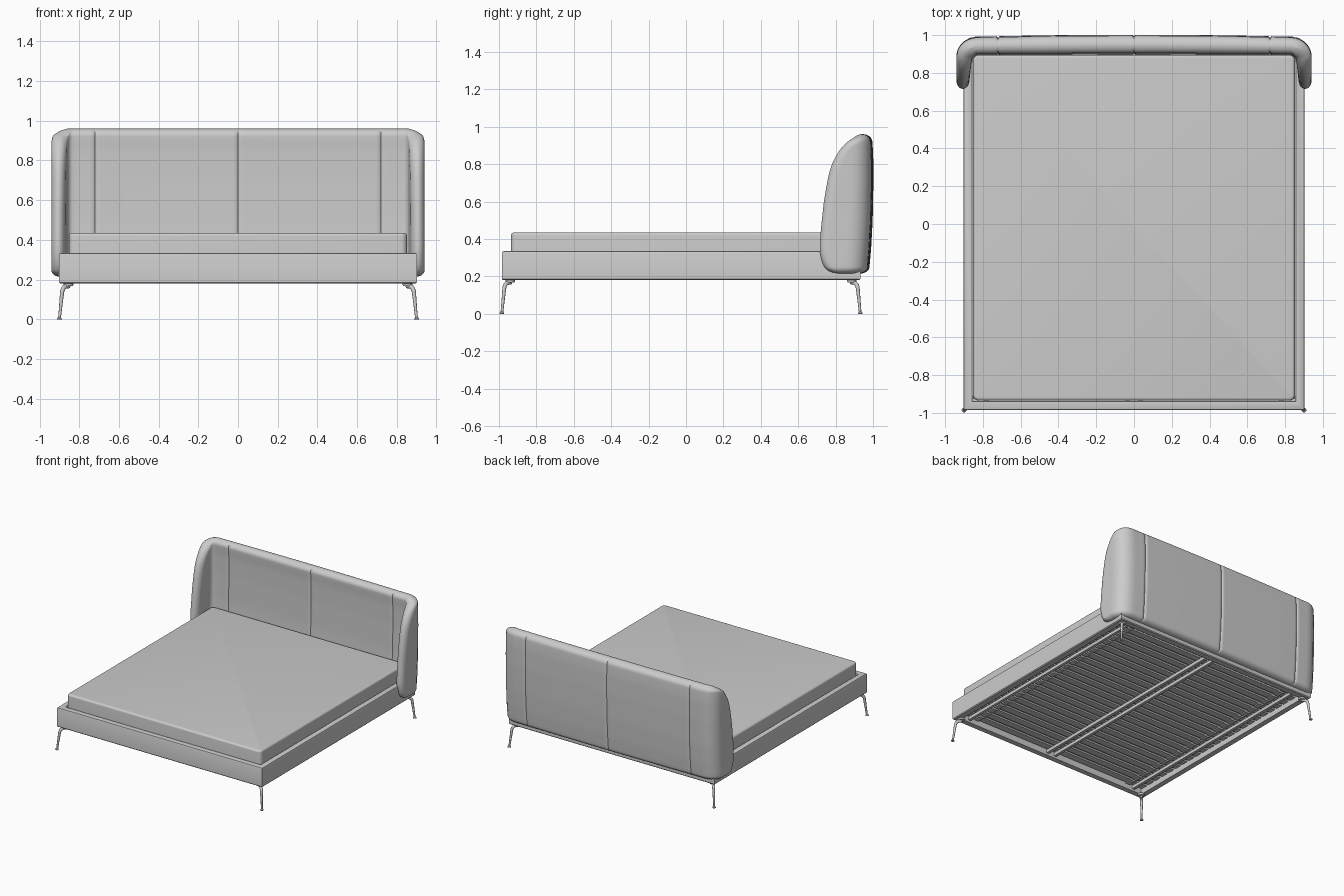
import bpy, bmesh, math
from mathutils import Matrix

if "Cube" in bpy.data.objects:
    bpy.data.objects.remove(bpy.data.objects["Cube"])

grey = bpy.data.materials.new("soft grey")
grey.diffuse_color = (0.6, 0.6, 0.6, 1)
grey.use_nodes = True
grey.node_tree.nodes["Principled BSDF"].inputs["Base Color"].default_value = grey.diffuse_color


def finish(name, bm, angle=35):
    bmesh.ops.recalc_face_normals(bm, faces=bm.faces)
    me = bpy.data.meshes.new(name)
    bm.to_mesh(me)
    bm.free()
    ob = bpy.data.objects.new(name, me)
    bpy.context.collection.objects.link(ob)
    me.materials.append(grey)
    bpy.ops.object.select_all(action='DESELECT')
    ob.select_set(True)
    bpy.context.view_layer.objects.active = ob
    bpy.ops.object.shade_smooth_by_angle(angle=math.radians(angle))
    return ob


def add_box(bm, x0, x1, y0, y1, z0, z1):
    m = Matrix.Translation(((x0 + x1) / 2, (y0 + y1) / 2, (z0 + z1) / 2))
    m = m @ Matrix.Diagonal((x1 - x0, y1 - y0, z1 - z0, 1))
    return bmesh.ops.create_cube(bm, size=1, matrix=m)["verts"]


def interp(table, v):
    for (a, p), (b, q) in zip(table, table[1:]):
        if v <= b:
            t = max(0, (v - a) / (b - a))
            return p + (q - p) * t
    return table[-1][1]


# Bed frame: rounded rail profile swept round a mitred rectangle
X, Y0, Y1 = 0.902, -0.985, 0.932
profile = [(0.006, 0.18), (0, 0.186), (0, 0.325), (0.003, 0.332), (0.01, 0.335),
           (0.038, 0.335), (0.045, 0.332), (0.048, 0.325), (0.048, 0.18)]
bm = bmesh.new()
rings = [[bm.verts.new(p) for p in ((-X + d, Y0 + d, z), (X - d, Y0 + d, z),
                                    (X - d, Y1 - d, z), (-X + d, Y1 - d, z))] for d, z in profile]
for k in range(len(rings)):
    a, b = rings[k], rings[(k + 1) % len(rings)]
    for i in range(4):
        j = (i + 1) % 4
        bm.faces.new((a[i], a[j], b[j], b[i]))
finish("bed_frame", bm)

# Mattress: box with rounded upright corners, then softened rims
bm = bmesh.new()
add_box(bm, -0.852, 0.852, -0.935, 0.895, 0.238, 0.435)
upright = [e for e in bm.edges if abs(e.verts[0].co.z - e.verts[1].co.z) > 0.1]
bmesh.ops.bevel(bm, geom=upright, offset=0.03, segments=6, affect='EDGES', profile=0.5)
rim = [e for e in bm.edges if all(v.co.z > 0.43 for v in e.verts)]
bmesh.ops.bevel(bm, geom=rim, offset=0.016, segments=5, affect='EDGES', profile=0.5)
finish("mattress", bm)

# Slats across the frame with clips at the sides
bm = bmesh.new()
N = 24
for i in range(N):
    y = -0.90 + i * 1.76 / (N - 1)
    add_box(bm, -0.853, 0.853, y - 0.027, y + 0.027, 0.222, 0.234)
    for s in (-1, 1):
        add_box(bm, s * 0.72 - 0.02, s * 0.72 + 0.02, y - 0.03, y + 0.03, 0.214, 0.222)
finish("slats", bm)

# Long support beams
bm = bmesh.new()
for x in (-0.78, -0.035, 0.035, 0.78):
    add_box(bm, x - 0.011, x + 0.011, -0.937, 0.884, 0.197, 0.222)
finish("support_beams", bm)

# Headboard: stacked horizontal slices of a C-shaped plan with wings
CX, CY, R, TOP, BOT = 0.83, 0.875, 0.07, 0.96, 0.215
tip_y = [(.215, .83), (.222, .785), (.235, .757), (.25, .742), (.28, .727), (.32, .717), (.36, .715),
         (.45, .721), (.6, .737), (.72, .757), (.78, .772), (.82, .788), (.86, .81), (.89, .832),
         (.92, .866), (.94, .898), (.953, .922), (.96, .937)]
lean = [(.215, -.02), (.35, -.008), (.5, 0), (.7, .004), (.85, .003), (.96, -.004)]


def path(s):
    """Centre line point and outward normal at plan length s >= 0."""
    if s < CX:
        return s, CY + R, 0, 1
    phi = (s - CX) / R
    if phi < math.pi / 2:
        return CX + R * math.sin(phi), CY + R * math.cos(phi), math.sin(phi), math.cos(phi)
    d = s - CX - R * math.pi / 2
    return CX + R + 0.05 * d, CY - d, 1, 0.05


def path_end(y):
    if y > CY:
        return CX + R * math.acos(min(1, (y - CY) / R))
    return CX + R * math.pi / 2 + CY - y


fixed = [0, .003, .009, .025, .07, .15, .25, .36, .47, .57, .65, .695, .711, .717, .72,
         .723, .729, .745, .76]
T = 22
levels = []
for i in range(9):
    levels.append(BOT + 0.035 * (1 - math.cos(i / 8 * math.pi / 2)))
levels += [.25 + .67 * i / 26 for i in range(1, 26)]
for i in range(11):
    levels.append(TOP - 0.04 * (1 - math.sin(i / 10 * math.pi / 2)))

bm = bmesh.new()
slices = []
for z in levels:
    end = path_end(interp(tip_y, z))
    if z > TOP - 0.04:
        edge = math.sqrt(max(0, 1 - ((z - TOP + 0.04) / 0.04) ** 2))
    elif z < BOT + 0.035:
        edge = math.sqrt(max(0, 1 - ((BOT + 0.035 - z) / 0.035) ** 2))
    else:
        edge = 1
    edge = max(edge, 0.08)
    half = fixed + [.76 + (end - .76) * (1 - (1 - t / T) ** 2) for t in range(1, T + 1)]
    outer, inner = [], []
    for s, sign in [(s, -1) for s in reversed(half[1:])] + [(s, 1) for s in half]:
        x, y, nx, ny = path(s)
        h = 0.043 - 0.011 * max(0, min(1, (s - 0.9) / 0.2))
        h += 0.003 * max(0, 1 - (s / 0.8) ** 2)
        seam = min(abs(s), abs(s - 0.72))          # stitched grooves
        h -= 0.007 * max(0, 1 - seam / 0.009)
        d = min(1, (end - s) / 0.045)              # rounded wing tip
        h *= edge * math.sqrt(max(0, 1 - (1 - d) ** 2))
        shift = interp(lean, z) * max(0, min(1, (y - 0.72) / 0.2))
        y += shift + 0.007 * max(0, 1 - (s / 0.83) ** 2)
        outer.append(bm.verts.new((sign * (x + nx * h), y + ny * h, z)))
        if s == half[-1]:
            inner.append(outer[-1])
        else:
            inner.append(bm.verts.new((sign * (x - nx * h), y - ny * h, z)))
    slices.append((outer, inner))
M = len(slices[0][0])
for a, b in zip(slices, slices[1:]):
    for side in (0, 1):
        for i in range(M - 1):
            bm.faces.new((a[side][i], a[side][i + 1], b[side][i + 1], b[side][i]))
for outer, inner in (slices[0], slices[-1]):
    for i in range(M - 1):
        vs = list(dict.fromkeys((outer[i], outer[i + 1], inner[i + 1], inner[i])))
        bm.faces.new(vs)
finish("headboard", bm, 50)

# Legs: slim bent tubes with a foot pad and a mounting plate
leg_path = [(0, 0, .013), (0, .004, .013), (.001, .010, .007), (.006, .06, .008), (.011, .11, .0095),
            (.014, .14, .0105), (.018, .153, .011), (.025, .162, .011), (.035, .166, .011), (.048, .167, .011)]
for sx, xn in ((-1, "left"), (1, "right")):
    for sy, yf, yn in ((-1, -0.985, "front"), (1, 0.932, "rear")):
        cu = bpy.data.curves.new("leg_curve", 'CURVE')
        cu.dimensions = '3D'
        cu.bevel_depth = 1
        cu.bevel_resolution = 4
        cu.use_fill_caps = True
        sp = cu.splines.new('POLY')
        sp.points.add(len(leg_path) - 1)
        for p, (d, z, r) in zip(sp.points, leg_path):
            p.co = (sx * (0.9 - d), yf - sy * d, z, 1)
            p.radius = r
        ob = bpy.data.objects.new(f"{yn}_{xn}_leg", cu)
        bpy.context.collection.objects.link(ob)
        bpy.ops.object.select_all(action='DESELECT')
        ob.select_set(True)
        bpy.context.view_layer.objects.active = ob
        bpy.ops.object.convert(target='MESH')
        ob = bpy.context.object
        ob.data.materials.clear()
        ob.data.materials.append(grey)
        bpy.ops.object.shade_smooth_by_angle(angle=math.radians(40))
        bm = bmesh.new()
        bmesh.ops.create_cone(bm, cap_ends=True, segments=24, radius1=0.024, radius2=0.026, depth=0.014,
                              matrix=Matrix.Translation((sx * 0.855, yf - sy * 0.045, 0.175)))
        finish(f"{yn}_{xn}_leg_plate", bm)
